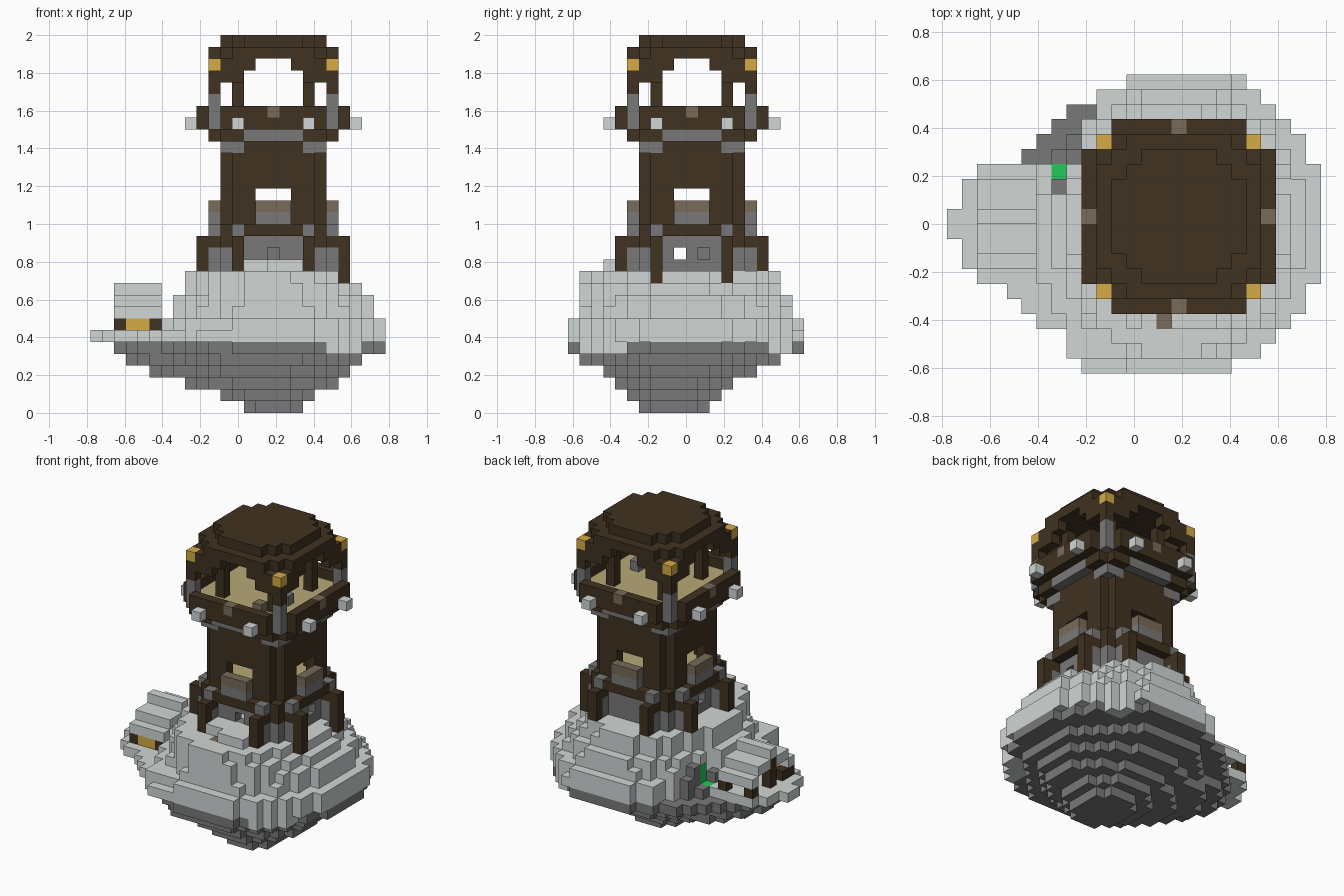
import bpy, bmesh

cube = bpy.data.objects.get("Cube")
if cube:
    bpy.data.objects.remove(cube)

U = 1 / 16            # block size
CI, CJ = 15, 10       # centre cell of the tower
COLORS = {
    "dark_wood": (64, 50, 32), "stone": (121, 121, 121), "pale_stone": (209, 215, 214),
    "gold": (213, 171, 69), "weathered_wood": (120, 107, 88), "tan_planks": (184, 169, 119),
    "green": (36, 202, 92),
}
world = {}            # cell -> (part, colour)


def linear(c):
    c /= 255
    return c / 12.92 if c <= 0.04045 else ((c + 0.055) / 1.055) ** 2.4


def span(a, b):
    return range(a, b + 1)


def put(part, color, xs, ys, zs):
    for i in xs:
        for j in ys:
            for k in zs:
                world[i, j, k] = (part, color)


def four(part, color, d, ts, ks):
    """Repeat cells at distance d from the tower axis on all four sides."""
    for t in ts:
        for x, y in ((t, -d), (d, t), (-t, d), (-d, -t)):
            put(part, color, [CI + x], [CJ + y], ks)


def both(*ts):
    return [s * t for t in ts for s in (-1, 1)]


def disc(i0, i1, j0, j1, p):
    """Cells of a superellipse filling the given extents."""
    cx, cy, rx, ry = (i0 + i1) / 2, (j0 + j1) / 2, (i1 - i0) / 2, (j1 - j0) / 2
    return [(i, j) for i in range(i0, i1) for j in range(j0, j1)
            if (abs(i + .5 - cx) / rx) ** p + (abs(j + .5 - cy) / ry) ** p <= 1.03]


def ledge(tip):
    """Pointed outcrop on the right side of the island."""
    cells = []
    for j in span(3, 13):
        d = int(abs(j - 9.5))
        cells += [(i, j) for i in range(tip + d - (d in (2, 3)), 12)]
    return cells


# Island: inverted stepped cone of stone below
for k, box, tip in [(0, (13, 18, 6, 12), 12), (1, (11, 19, 5, 13), 12), (2, (8, 21, 4, 14), 9),
                    (3, (7, 22, 3, 16), 5), (4, (6, 23, 1, 18), 3), (5, (6, 25, 0, 20), 2)]:
    cells = disc(*box, 1.9)
    if k > 2:
        cells += ledge(tip)
    for i, j in cells:
        pale = k == 5 and i >= 20 and (j < 5 or j > 16)
        if j < 18 or i > 9:
            put("rock_base", "pale_stone" if pale else "stone", [i], [j], [k])

# Island: pale mound above, with a rocky gully at the back right
for k, box, p in [(6, (6, 25, 0, 20), 2.2), (7, (6, 25, 0, 20), 2.1),
                  (8, (7, 24, 1, 19), 2.0), (9, (7, 24, 1, 19), 1.9),
                  (10, (8, 23, 1, 18), 1.8), (11, (8, 22, 1, 18), 1.7)]:
    for i, j in disc(*box, p):
        if not (j >= 12 + (k == 6) * 2 and i < 9 + (j > 16)):
            put("mound", "pale_stone", [i], [j], [k])
put("mound", "pale_stone", span(9, 12), [0], [6])
put("mound", "pale_stone", span(8, 10), [1, 2], [6, 7])
put("mound", "pale_stone", [19], [19], [6])
for i, j in ledge(0):
    put("ledge", "pale_stone", [i], [j], [6])
for j in span(14, 17):
    put("gully_rock", "stone", span(j - 9, 8 + (j > 16)), [j], [5])
put("gully_rock", "stone", [7], [14], [6])
put("gully_rock", "stone", [8], [14], [6, 7, 8])
put("gully_rock", "stone", [8], [15], [6, 7])
put("gully_rock", "stone", [7], [12], [6, 7])
put("moss", "green", [7], [13], [6])
put("moss", "green", [8], [13], [7, 8])
put("mound", "pale_stone", [8], [13], [9])

# Doorstep
put("doorstep", "pale_stone", span(13, 17), [4, 5], [12])
put("doorstep", "pale_stone", span(15, 17), [3], [12])
put("doorstep", "weathered_wood", [14], [3], [11])

# Tent on the ledge
for d, k in ((3, 8), (2, 9), (1, 9), (0, 10)):
    for s in (-1, 1):
        put("tent_roof", "pale_stone", span(2, 5), [10 + s * d], [k])
put("tent_posts", "dark_wood", [2, 5], [7, 13], [7])
put("tent_posts", "dark_wood", [2], [8], [7])
put("tent_posts", "dark_wood", [2, 5], [10], [7, 8, 9])
put("hay", "gold", [3, 4], [7], [7])

# Tower base
four("base_wall", "stone", 4, span(-3, 3), span(10, 14))
four("base_corner", "stone", 4, [4], span(12, 13))
four("base_corner", "dark_wood", 4, [4], [14])
four("buttress", "stone", 5, both(3), span(12, 13))
four("buttress", "dark_wood", 5, both(3), [14])
four("buttress", "dark_wood", 6, both(3), span(12, 14))
four("mound", "pale_stone", 4, [4], [10, 11])
four("mound", "pale_stone", 5, both(3), [10, 11])
four("mound", "pale_stone", 6, both(3), [10, 11])
put("buttress", "dark_wood", [CI + 6], [CJ - 3, CJ + 3], [11])
for cell in ((CI, CJ - 4, 13), (CI + 4, CJ - 1, 13), (CI + 4, CJ + 1, 13), (CI - 4, CJ - 1, 13)):
    world.pop(cell)

# Tower shaft
four("base_band", "dark_wood", 5, span(-2, 2), [15])
four("base_band", "stone", 5, both(3), [15])
four("base_band", "dark_wood", 4, [4], [15])
four("shaft_wall", "dark_wood", 4, span(-3, 3), span(15, 23))
put("shaft_floor", "tan_planks", span(CI - 3, CI + 3), span(CJ - 3, CJ + 3), [16])
four("window_box", "stone", 5, span(-1, 1), [16])
four("window_box", "weathered_wood", 5, span(-1, 1), [17])
for t in span(-1, 1):
    for x, y in ((t, -4), (4, t), (t, 4), (-4, t)):
        for k in (17, 18):
            world.pop((CI + x, CJ + y, k))

# Lookout platform
four("bracket", "stone", 4, both(3, 4), [22])
four("platform_edge", "dark_wood", 4, [4], [23])
four("platform_edge", "dark_wood", 5, both(3, 4), [23])
four("platform_edge", "stone", 5, span(-2, 2), [23])
put("platform_floor", "tan_planks", span(CI - 5, CI + 5), span(CJ - 5, CJ + 5), [24])
four("railing", "dark_wood", 6, span(-4, 4), [24, 25])
four("railing_notch", "weathered_wood", 6, [0], [25])
four("lamp", "pale_stone", 7, both(3), [24])
put("chest", "weathered_wood", [CI + 2], [CJ - 4], [25])
put("stone_seat", "stone", [CI + 3], [CJ - 1], [25])

# Posts carrying the roof
four("pillar", "dark_wood", 3, [3], span(12, 29))
four("corner_post", "stone", 5, [5], [24, 25, 26])
four("corner_post", "dark_wood", 5, [5], [27, 28])
four("corner_cap", "gold", 5, [5], [29])

# Roof
four("roof_brace", "dark_wood", 5, both(3, 4), [28])
four("roof_beam", "dark_wood", 5, both(2, 3, 4), [29])
for n, k, cut in ((5, 30, 8), (4, 31, 6)):
    for x in span(-n, n):
        for y in span(-n, n):
            if abs(x) + abs(y) <= cut:
                put("roof", "dark_wood", [CI + x], [CJ + y], [k])

# Materials
materials = {}
for name, rgb in COLORS.items():
    mat = bpy.data.materials.new(name)
    mat.use_nodes = True
    value = (*map(linear, rgb), 1)
    mat.diffuse_color = value
    mat.node_tree.nodes["Principled BSDF"].inputs["Base Color"].default_value = value
    materials[name] = mat

# Build one mesh per part from the exposed block faces
parts = {}
for cell, (part, color) in world.items():
    parts.setdefault(part, []).append((cell, color))

for part, cells in parts.items():
    bm = bmesh.new()
    corners = {}
    used = sorted({color for _, color in cells})

    def corner(p):
        if p not in corners:
            corners[p] = bm.verts.new(((p[0] - 12.5) * U, (p[1] - 10) * U, p[2] * U))
        return corners[p]

    for cell, color in cells:
        for axis in range(3):
            for side in (0, 1):
                beside = list(cell)
                beside[axis] += 2 * side - 1
                if tuple(beside) in world:
                    continue
                loop = []
                for a, b in ((0, 0), (1, 0), (1, 1), (0, 1)):
                    p = list(cell)
                    p[axis] += side
                    p[(axis + 1) % 3] += a
                    p[(axis + 2) % 3] += b
                    loop.append(corner(tuple(p)))
                face = bm.faces.new(loop if side else loop[::-1])
                face.material_index = used.index(color)
    mesh = bpy.data.meshes.new(part)
    bm.to_mesh(mesh)
    bm.free()
    for color in used:
        mesh.materials.append(materials[color])
    bpy.context.collection.objects.link(bpy.data.objects.new(part, mesh))
